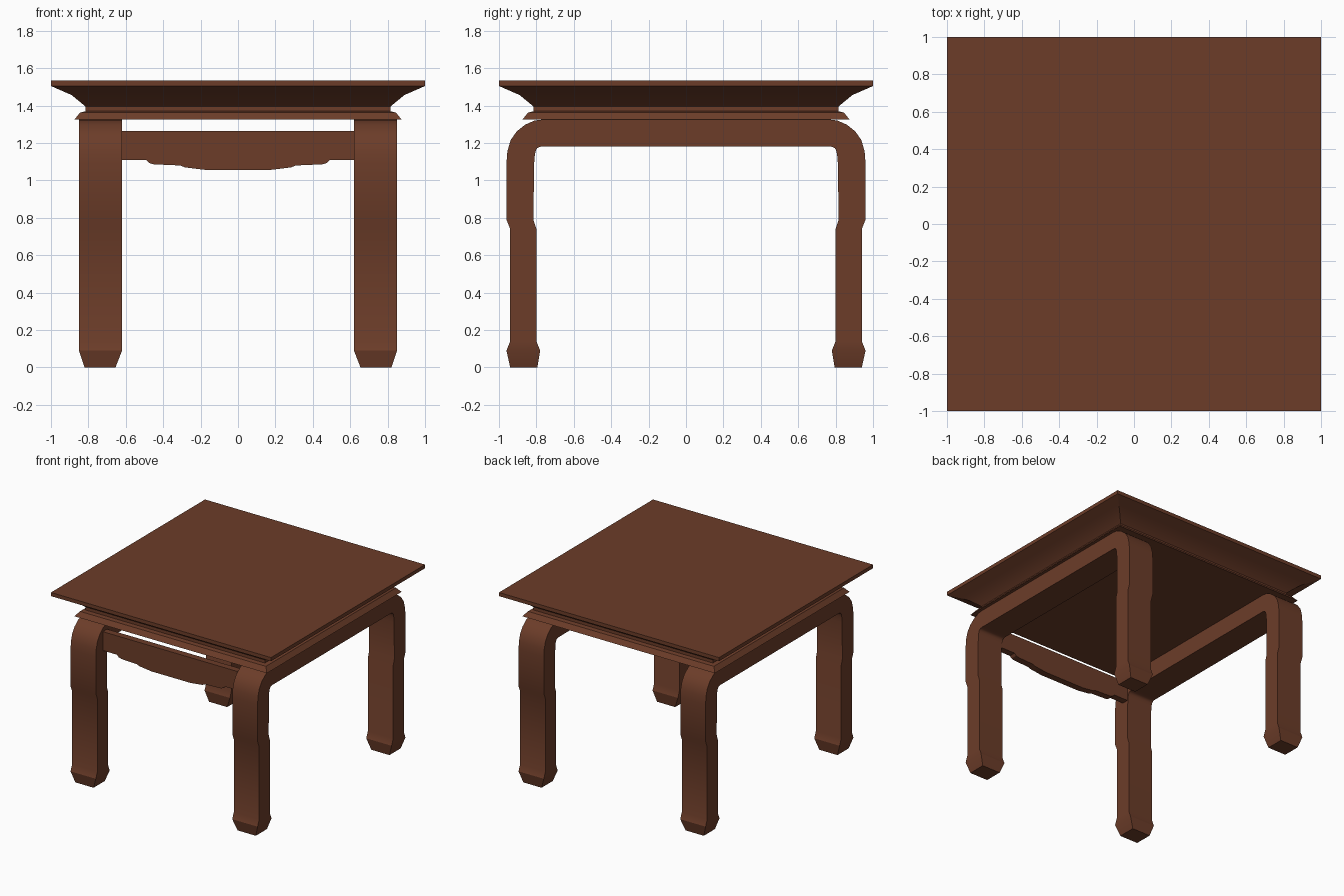
import bpy, bmesh, math

if "Cube" in bpy.data.objects:
    bpy.data.objects.remove(bpy.data.objects["Cube"])

wood = bpy.data.materials.new("dark_brown_wood")
wood.diffuse_color = (0.15, 0.046, 0.022, 1)
wood.use_nodes = True
wood.node_tree.nodes["Principled BSDF"].inputs["Base Color"].default_value = wood.diffuse_color


def loft(name, rings, angle=30):
    """Skin a list of equal-length vertex rings and cap both ends."""
    bm = bmesh.new()
    rows = [[bm.verts.new(p) for p in ring] for ring in rings]
    n = len(rows[0])
    for a, b in zip(rows, rows[1:]):
        for i in range(n):
            j = (i + 1) % n
            bm.faces.new((a[i], a[j], b[j], b[i]))
    bm.faces.new(rows[0])
    bm.faces.new(rows[-1])
    bmesh.ops.recalc_face_normals(bm, faces=bm.faces)
    mesh = bpy.data.meshes.new(name)
    bm.to_mesh(mesh)
    bm.free()
    mesh.materials.append(wood)
    ob = bpy.data.objects.new(name, mesh)
    bpy.context.collection.objects.link(ob)
    bpy.ops.object.select_all(action='DESELECT')
    bpy.context.view_layer.objects.active = ob
    ob.select_set(True)
    bpy.ops.object.shade_smooth_by_angle(angle=math.radians(angle))
    return ob


# Table top: square rings following slab, cove, neck and flared skirt
profile = [(0.875, 1.325), (0.845, 1.362), (0.815, 1.37), (0.815, 1.395),
           (0.89, 1.457), (0.93, 1.474), (1.0, 1.505), (1.0, 1.535)]
loft("table_top", [[(-r, -r, z), (r, -r, z), (r, r, z), (-r, r, z)]
                   for r, z in profile])

# Leg arches: (outer y, outer z, inner y, inner z) stations, foot to rail
stations = [(0.94, 0.0, 0.795, 0.0), (0.96, 0.09, 0.78, 0.09),
            (0.94, 0.14, 0.80, 0.14), (0.94, 0.74, 0.80, 0.74),
            (0.96, 0.79, 0.816, 0.79), (0.96, 1.09, 0.812, 1.09),
            (0.955, 1.155, 0.808, 1.14), (0.938, 1.215, 0.802, 1.162),
            (0.905, 1.262, 0.795, 1.173), (0.86, 1.298, 0.784, 1.179),
            (0.81, 1.32, 0.77, 1.181), (0.77, 1.325, 0.75, 1.181)]


def arch_ring(s, x_sign, y_sign):
    oy, oz, iy, iz = s
    x0, x1 = (0.655, 0.82) if oz == 0 else (0.62, 0.85)
    return [(x_sign * x, y_sign * y, z) for x, y, z in
            ((x0, oy, oz), (x1, oy, oz), (x1, iy, iz), (x0, iy, iz))]


for side, sx in (("left", -1), ("right", 1)):
    rings = [arch_ring(s, sx, -1) for s in stations]
    rings += [arch_ring(s, sx, 1) for s in reversed(stations)]
    loft(side + "_leg_arch", rings)

# Front apron with a scalloped lower edge
half = [(0.62, 1.11), (0.49, 1.11), (0.475, 1.093), (0.45, 1.086),
        (0.31, 1.08), (0.285, 1.07), (0.18, 1.057)]
outline = [(0.62, 1.265)] + half + [(-x, z) for x, z in reversed(half)] + [(-0.62, 1.265)]
loft("front_apron", [[(x, y, z) for x, z in outline] for y in (-0.87, -0.815)])
